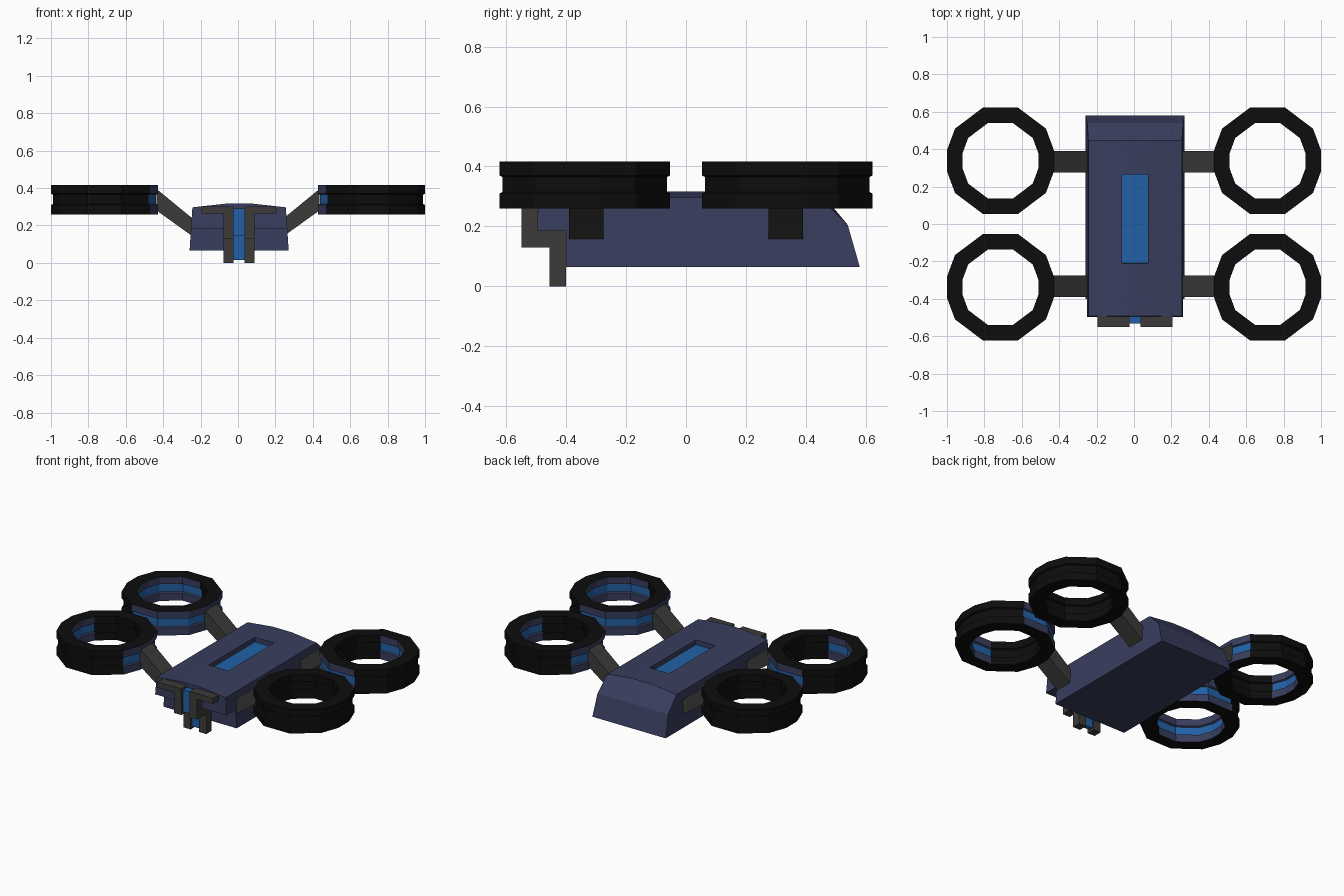
import bpy, bmesh, math
from mathutils import Vector

if "Cube" in bpy.data.objects:
    bpy.data.objects.remove(bpy.data.objects["Cube"])

CX = 0.006  # hull sits a hair off centre


def material(name, rgb):
    m = bpy.data.materials.new(name)
    m.diffuse_color = (*rgb, 1)
    m.use_nodes = True
    m.node_tree.nodes["Principled BSDF"].inputs["Base Color"].default_value = m.diffuse_color
    return m


NAVY = material("navy hull", (0.04, 0.047, 0.11))
BLUE = material("bright blue", (0.016, 0.12, 0.38))
GREY = material("dark grey", (0.045, 0.044, 0.042))
BLACK = material("black", (0.004, 0.004, 0.004))


def loft(loops, cyclic=False):
    """Skin a list of closed point loops; cap the ends unless cyclic."""
    bm = bmesh.new()
    rows = [[bm.verts.new(p) for p in loop] for loop in loops]
    n = len(rows[0])
    pairs = list(zip(rows, rows[1:])) + ([(rows[-1], rows[0])] if cyclic else [])
    for a, b in pairs:
        for i in range(n):
            j = (i + 1) % n
            bm.faces.new((a[i], a[j], b[j], b[i]))
    if not cyclic:
        bm.faces.new(rows[0])
        bm.faces.new(rows[-1])
    bmesh.ops.recalc_face_normals(bm, faces=bm.faces)
    bm.normal_update()
    return bm


def finish(bm, name, *mats):
    me = bpy.data.meshes.new(name)
    bm.to_mesh(me)
    bm.free()
    for m in mats:
        me.materials.append(m)
    ob = bpy.data.objects.new(name, me)
    bpy.context.collection.objects.link(ob)
    return ob


def extrude_x(profile, x0, x1):
    return loft([[(x, y, z) for y, z in profile] for x in (x0, x1)])


# Hull: side profile lofted across x, raised along the middle strip
def hull_section(side, middle):
    top = 0.317 if middle else 0.297
    profile = [(-0.4, 0.065), (-0.4, 0.185), (-0.497, 0.185), (-0.493, top),
               (-0.21, top), (0.265, top), (0.447, top), (0.54, 0.205), (0.58, 0.065)]
    return [(CX + side * (0.07 if middle else 0.265 - 0.065 * (z - 0.065)), y, z)
            for y, z in profile]


bm = loft([hull_section(-1, False), hull_section(-1, True),
           hull_section(1, True), hull_section(1, False)])

# Sunken blue deck panel
panel = [f for f in bm.faces
         if f.normal.z > 0.99 and abs(f.calc_center_median().x - CX) < 0.01
         and abs(f.calc_center_median().y - 0.0275) < 0.01]
bmesh.ops.inset_individual(bm, faces=panel, thickness=0.001, depth=-0.03)
for f in panel:
    f.material_index = 1
finish(bm, "hull", NAVY, BLUE)

# Front brackets: stepped legs with a crossbar at the top
leg = [(-0.48, 0.3), (-0.55, 0.3), (-0.55, 0.13), (-0.455, 0.13),
       (-0.455, 0), (-0.4, 0), (-0.4, 0.186), (-0.48, 0.186)]
bar = [(-0.48, 0.302), (-0.552, 0.302), (-0.552, 0.264), (-0.48, 0.264)]
for s, label in ((-1, "left"), (1, "right")):
    finish(extrude_x(leg, CX + s * 0.03, CX + s * 0.083), f"{label}_front_leg", GREY)
    finish(extrude_x(bar, CX + s * 0.03, CX + s * 0.2), f"{label}_front_crossbar", GREY)

# Blue strip between the legs
strip = [(-0.48, 0.29), (-0.533, 0.29), (-0.533, 0.145), (-0.44, 0.145),
         (-0.44, 0.015), (-0.41, 0.015), (-0.41, 0.18), (-0.48, 0.18)]
finish(extrude_x(strip, CX - 0.03, CX + 0.03), "front_strip", BLUE)

# Rotor rings: ten-sided outline with clipped side points, grooved inside and out
quarter = [(0.286, 0.056), (0.243, 0.172), (0.093, 0.285)]
outline = (quarter + [(-x, y) for x, y in reversed(quarter)]
           + [(-x, -y) for x, y in quarter] + [(x, -y) for x, y in reversed(quarter)])
section = [(1, 0.26), (1, 0.31), (0.965, 0.315), (0.965, 0.365), (1, 0.37), (1, 0.416),
           (0.71, 0.416), (0.71, 0.37), (0.745, 0.365), (0.745, 0.315), (0.71, 0.31), (0.71, 0.26)]

for sx, xl in ((-1, "left"), (1, "right")):
    for sy, yl in ((-1, "front"), (1, "back")):
        cx, cy = sx * 0.714, sy * 0.338
        bm = loft([[(cx + x * k, cy + y * k, z) for k, z in section]
                   for x, y in outline], cyclic=True)
        # Faces turned toward the hull are navy with a blue band, the rest black
        inward = Vector((-sx * math.cos(math.radians(36)), -sy * math.sin(math.radians(36)), 0))
        for f in bm.faces:
            z = f.calc_center_median().z
            if abs(f.normal.z) < 0.999 and f.normal.dot(inward) > 0.07:
                f.material_index = 1 if 0.314 < z < 0.366 else 0
            else:
                f.material_index = 2
        finish(bm, f"{yl}_{xl}_rotor_ring", NAVY, BLUE, BLACK)

        # Slanted arm from hull to ring
        ya, yb = sy * 0.333 - 0.058, sy * 0.333 + 0.058
        arm = loft([[(sx * x, y, z) for y, z in ((ya, lo), (yb, lo), (yb, hi), (ya, hi))]
                    for x, lo, hi in ((0.24, 0.14, 0.235), (0.435, 0.28, 0.395))])
        finish(arm, f"{yl}_{xl}_arm", GREY)
